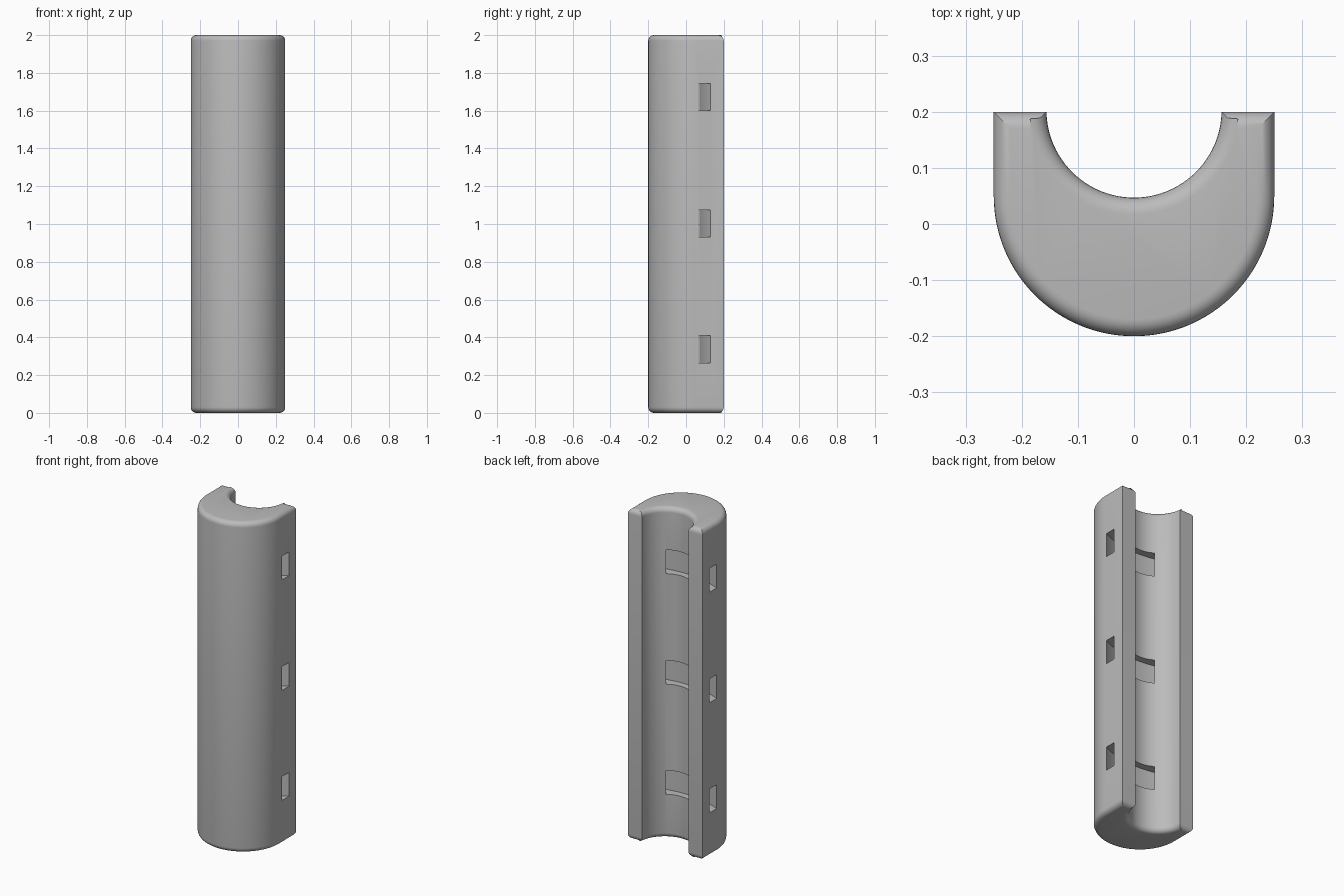
import bpy, bmesh, math

cube = bpy.data.objects.get("Cube")
if cube:
    bpy.data.objects.remove(cube, do_unlink=True)

grey = bpy.data.materials.new("plain grey")
grey.use_nodes = True
colour = (0.5, 0.5, 0.5, 1)
grey.diffuse_color = colour
grey.node_tree.nodes["Principled BSDF"].inputs["Base Color"].default_value = colour


def arc(cy, radius, start, end, steps):
    """Points on a circle centred on x = 0, angles in radians."""
    angles = [start + (end - start) * i / steps for i in range(steps + 1)]
    return [(radius * math.cos(a), cy + radius * math.sin(a)) for a in angles]


def extrude(name, outline, bottom, top, rounding=0):
    """Upright prism over an outline, with optionally rounded rims."""
    bm = bmesh.new()
    face = bm.faces.new([bm.verts.new((x, y, bottom)) for x, y in outline])
    moved = bmesh.ops.extrude_face_region(bm, geom=[face])["geom"]
    for v in moved:
        if isinstance(v, bmesh.types.BMVert):
            v.co.z = top
    bmesh.ops.recalc_face_normals(bm, faces=bm.faces)
    if rounding:
        rims = [e for e in bm.edges if abs(e.verts[0].co.z - e.verts[1].co.z) < 1e-6]
        bmesh.ops.bevel(bm, geom=rims, offset=rounding, segments=6,
                        profile=0.5, affect="EDGES", clamp_overlap=False)
        bmesh.ops.recalc_face_normals(bm, faces=bm.faces)
    mesh = bpy.data.meshes.new(name)
    bm.to_mesh(mesh)
    bm.free()
    mesh.materials.append(grey)
    obj = bpy.data.objects.new(name, mesh)
    bpy.context.collection.objects.link(obj)
    return obj


# Body: rounded U section with an open bore along the back
bore_y, bore_r, back_y = 0.203, 0.156, 0.2
lip = math.asin((bore_y - back_y) / bore_r)
outer = arc(0.05, 0.25, -math.pi, 0, 64)
bore = arc(bore_y, bore_r, -lip, -math.pi + lip, 48)
outline = [(-0.25, back_y)] + outer + [(0.25, back_y)] + bore
body = extrude("channel_body", outline, 0, 2, rounding=0.03)

# Curved strap slots running through both arms and under the bore
slot_y, half = 0.575, math.radians(38)
mid = -math.pi / 2
section = (arc(slot_y, 0.568, mid - half, mid + half, 40)
           + arc(slot_y, 0.51, mid + half, mid - half, 40))
for i, z in enumerate((0.337, 1.003, 1.672)):
    cutter = extrude(f"strap_slot_cutter_{i + 1}", section, z - 0.072, z + 0.072)
    cutter.hide_render = True
    cutter.hide_viewport = True
    cut = body.modifiers.new(f"strap_slot_{i + 1}", "BOOLEAN")
    cut.operation = "DIFFERENCE"
    cut.solver = "EXACT"
    cut.object = cutter

# Apply the slots, then shade smooth with crisp edges
bpy.ops.object.select_all(action="DESELECT")
body.select_set(True)
bpy.context.view_layer.objects.active = body
for name in [m.name for m in body.modifiers]:
    bpy.ops.object.modifier_apply(modifier=name)
bpy.ops.object.shade_smooth_by_angle(angle=math.radians(30))
for obj in [o for o in bpy.data.objects if o.name.startswith("strap_slot_cutter")]:
    bpy.data.objects.remove(obj, do_unlink=True)
